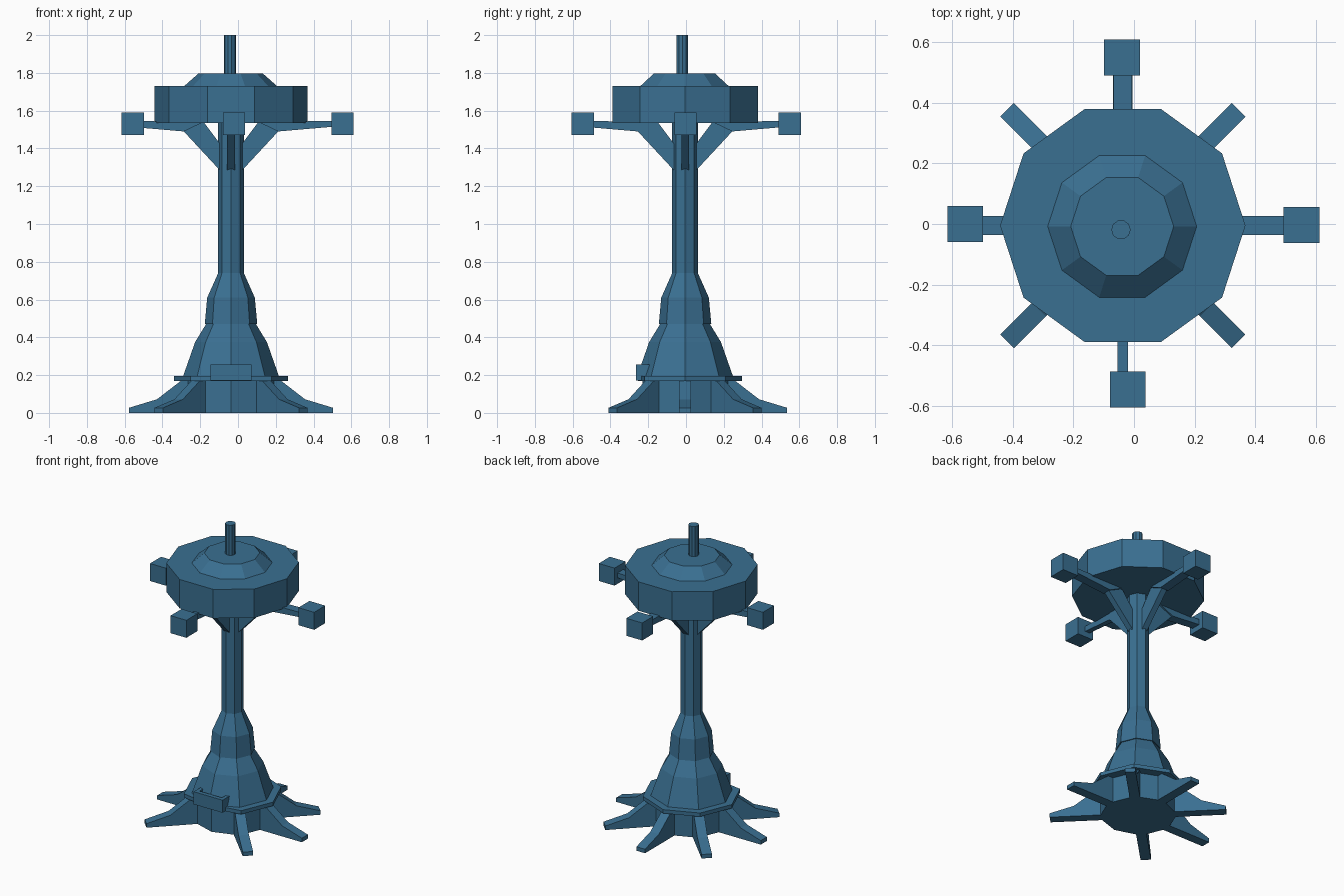
import bpy, bmesh, math
from mathutils import Matrix, Vector

cube = bpy.data.objects.get("Cube")
if cube:
    bpy.data.objects.remove(cube, do_unlink=True)

mat = bpy.data.materials.new("slate blue")
mat.use_nodes = True
blue = (0.042, 0.16, 0.285, 1)
mat.diffuse_color = blue
mat.node_tree.nodes["Principled BSDF"].inputs["Base Color"].default_value = blue

AXIS = Vector((-0.037, -0.005, 0))   # tower axis, slightly off centre


def finish(name, bm):
    bmesh.ops.recalc_face_normals(bm, faces=bm.faces)
    me = bpy.data.meshes.new(name)
    bm.to_mesh(me)
    bm.free()
    me.materials.append(mat)
    ob = bpy.data.objects.new(name, me)
    bpy.context.collection.objects.link(ob)
    return ob


def turned(name, sides, profile, centre=AXIS, front=None):
    """Stack of regular polygons from (radius, z) pairs; front limits y."""
    bm = bmesh.new()
    rings = []
    for r, z in profile:
        ring = []
        for i in range(sides):
            a = math.tau * i / sides
            y = r * math.sin(a)
            if front is not None:
                y = max(y, front)
            ring.append(bm.verts.new(centre + Vector((r * math.cos(a), y, z))))
        rings.append(ring)
    for low, high in zip(rings, rings[1:]):
        for i in range(sides):
            j = (i + 1) % sides
            bm.faces.new((low[i], low[j], high[j], high[i]))
    bm.faces.new(rings[0])
    bm.faces.new(rings[-1])
    return finish(name, bm)


def fin(name, outline, width, angle):
    """Radial plate: (radius, z) outline given a width, turned about the axis."""
    bm = bmesh.new()
    face = bm.faces.new([bm.verts.new((r, -width / 2, z)) for r, z in outline])
    out = bmesh.ops.extrude_face_region(bm, geom=[face])
    moved = [v for v in out["geom"] if isinstance(v, bmesh.types.BMVert)]
    bmesh.ops.translate(bm, verts=moved, vec=(0, width, 0))
    bm.transform(Matrix.Translation(AXIS) @ Matrix.Rotation(angle, 4, 'Z'))
    return finish(name, bm)


def box(name, centre, size):
    bm = bmesh.new()
    bmesh.ops.create_cube(bm, size=1)
    bm.transform(Matrix.Translation(centre) @ Matrix.Diagonal((*size, 1)))
    return finish(name, bm)


# Base, skirt and shaft
turned("base_drum", 8, [(0.24, 0), (0.24, 0.18)], front=-0.225)
turned("walkway_ring", 8, [(0.302, 0.17), (0.302, 0.195)], front=-0.25)
turned("skirt", 8, [(0.255, 0.19), (0.19, 0.375), (0.132, 0.47)])
turned("collar", 8, [(0.139, 0.47), (0.126, 0.61), (0.068, 0.74)])
turned("shaft", 8, [(0.068, 0.73), (0.068, 1.54)])

# Porch parapet above the front entrance
box("parapet_front", (-0.037, -0.252, 0.213), (0.216, 0.028, 0.085))
for side in (-1, 1):
    box("parapet_side", (-0.037 + side * 0.096, -0.22, 0.213), (0.024, 0.06, 0.085))

# Splayed legs, with none at the front
leg = [(0.2, 0), (0.54, 0), (0.54, 0.027), (0.392, 0.072), (0.265, 0.17), (0.2, 0.18)]
for i in range(8):
    if i != 6:
        fin("leg", leg, 0.064, math.tau * i / 8)

# Head, dome and mast
turned("head_disc", 10, [(0.405, 1.535), (0.405, 1.73)])
turned("dome", 10, [(0.246, 1.73), (0.17, 1.797)], Vector((-0.039, -0.008, 0)))
turned("mast", 10, [(0.032, 1.79), (0.032, 2.0)], Vector((-0.043, -0.019, 0)))

# Four bracket arms with end blocks
strut = [(0.055, 1.28), (0.25, 1.49), (0.25, 1.54), (0.145, 1.54), (0.055, 1.42)]
beam = [(0.145, 1.54), (0.25, 1.49), (0.54, 1.515), (0.54, 1.546)]
ends = [(0.553, -0.003), (-0.04, 0.55), (-0.557, 0), (-0.021, -0.546)]
for i, (x, y) in enumerate(ends):
    angle = math.tau * i / 4
    fin("arm_strut", strut, 0.04, angle)
    fin("arm_beam", beam, 0.035 if i == 3 else 0.062, angle)
    box("arm_block", (x, y, 1.531), (0.118, 0.118, 0.118))
